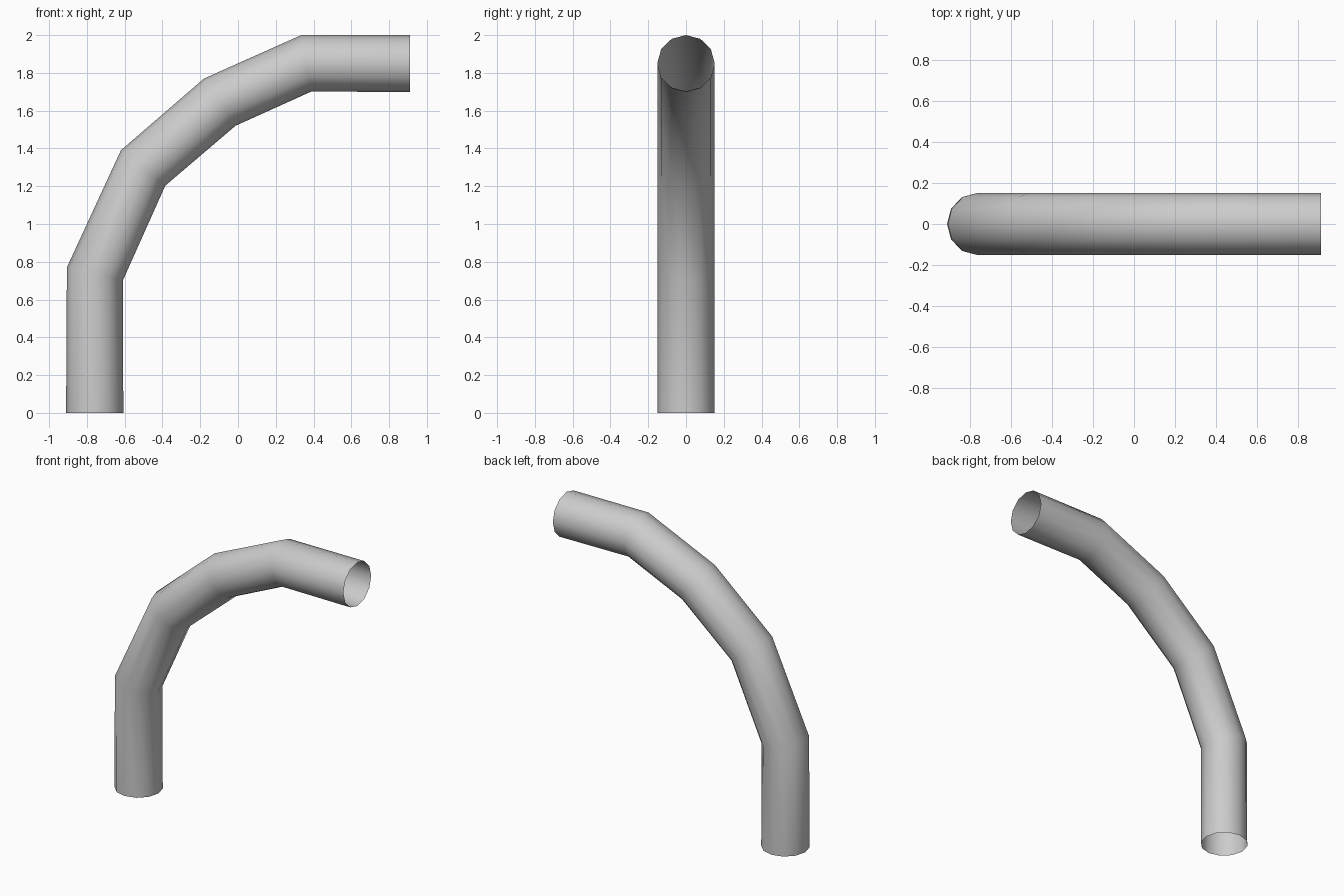
import bpy, bmesh, math
from mathutils import Vector

cube = bpy.data.objects.get("Cube")
if cube:
    bpy.data.objects.remove(cube, do_unlink=True)

SIDES = 12
HALF_WIDTH = 0.152

# Mitred joints of the bend: outer and inner point (x, z) of each ring
JOINTS = [
    ((-0.91, 0.0), (-0.607, 0.0)),
    ((-0.906, 0.77), (-0.61, 0.70)),
    ((-0.62, 1.39), (-0.385, 1.203)),
    ((-0.18, 1.77), (-0.013, 1.52)),
    ((0.335, 2.0), (0.39, 1.702)),
    ((0.91, 2.0), (0.91, 1.698)),
]

# Plain grey paint
grey = bpy.data.materials.new("light_grey")
grey.use_nodes = True
colour = (0.6, 0.6, 0.6, 1.0)
grey.diffuse_color = colour
grey.node_tree.nodes["Principled BSDF"].inputs["Base Color"].default_value = colour


def add_ring(bm, outer, inner):
    """Ring of vertices across the pipe, starting at its outer point."""
    a = Vector((outer[0], 0, outer[1]))
    b = Vector((inner[0], 0, inner[1]))
    centre, arm = (a + b) / 2, (a - b) / 2
    side = Vector((0, HALF_WIDTH, 0))
    angles = [math.tau * i / SIDES for i in range(SIDES)]
    return [bm.verts.new(centre + arm * math.cos(t) + side * math.sin(t)) for t in angles]


# Open-ended bent pipe
bm = bmesh.new()
rings = [add_ring(bm, *joint) for joint in JOINTS]
for low, high in zip(rings, rings[1:]):
    for i in range(SIDES):
        j = (i + 1) % SIDES
        bm.faces.new((low[i], high[i], high[j], low[j]))
bm.normal_update()
# Turn the faces outward
first = bm.faces[:][0]
if first.normal.x > 0:
    bmesh.ops.reverse_faces(bm, faces=bm.faces[:])
for face in bm.faces:
    face.smooth = True

mesh = bpy.data.meshes.new("bent_pipe")
bm.to_mesh(mesh)
bm.free()
mesh.materials.append(grey)
pipe = bpy.data.objects.new("bent_pipe", mesh)
bpy.context.collection.objects.link(pipe)
